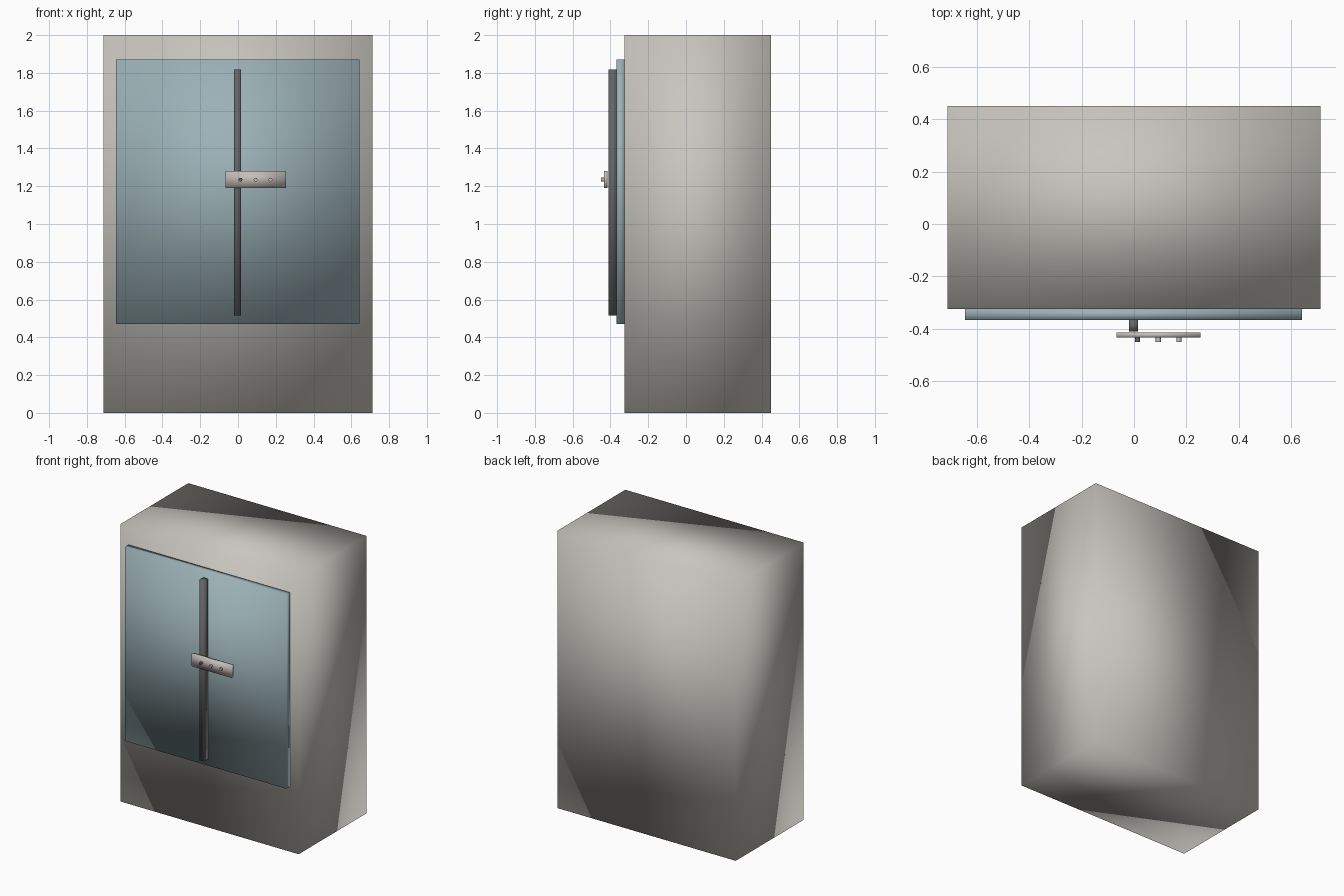
import bpy
import math

cube = bpy.data.objects.get("Cube")
if cube:
    bpy.data.objects.remove(cube, do_unlink=True)


def material(name, rgb):
    mat = bpy.data.materials.new(name)
    mat.use_nodes = True
    mat.diffuse_color = (*rgb, 1)
    mat.node_tree.nodes["Principled BSDF"].inputs["Base Color"].default_value = (*rgb, 1)
    return mat


def finish(name, mat):
    obj = bpy.context.object
    obj.name = name
    obj.data.materials.append(mat)
    bpy.ops.object.shade_smooth()
    return obj


# Box given by its extents; normals are shared across the corners
def box(name, mat, xs, ys, zs):
    spans = (xs, ys, zs)
    bpy.ops.mesh.primitive_cube_add(size=1, location=[(a + b) / 2 for a, b in spans])
    bpy.context.object.scale = [b - a for a, b in spans]
    bpy.ops.object.transform_apply(location=False, rotation=False, scale=True)
    return finish(name, mat)


# Short round button facing the front
def button(name, mat, x, z):
    bpy.ops.mesh.primitive_cylinder_add(vertices=16, radius=0.01, depth=0.016,
                                        location=(x, -0.442, z),
                                        rotation=(math.pi / 2, 0, 0))
    finish(name, mat)
    bpy.ops.object.shade_smooth_by_angle()


casing = material("warm grey", (0.58, 0.56, 0.52))
glass = material("pale blue", (0.33, 0.44, 0.47))
dark = material("dark grey", (0.13, 0.13, 0.14))
metal = material("light metal", (0.56, 0.51, 0.48))

# Cabinet, door and central bar
box("cabinet", casing, (-0.712, 0.712), (-0.325, 0.45), (0, 2))
box("door", glass, (-0.645, 0.642), (-0.367, -0.325), (0.47, 1.87))
box("door_bar", dark, (-0.02, 0.016), (-0.411, -0.367), (0.515, 1.817))

# Control plate with three buttons
box("control_plate", metal, (-0.066, 0.254), (-0.434, -0.415), (1.19, 1.28))
for i, x in enumerate((0.013, 0.093, 0.172)):
    button(f"button_{i + 1}", dark if i == 0 else metal, x, 1.235)
